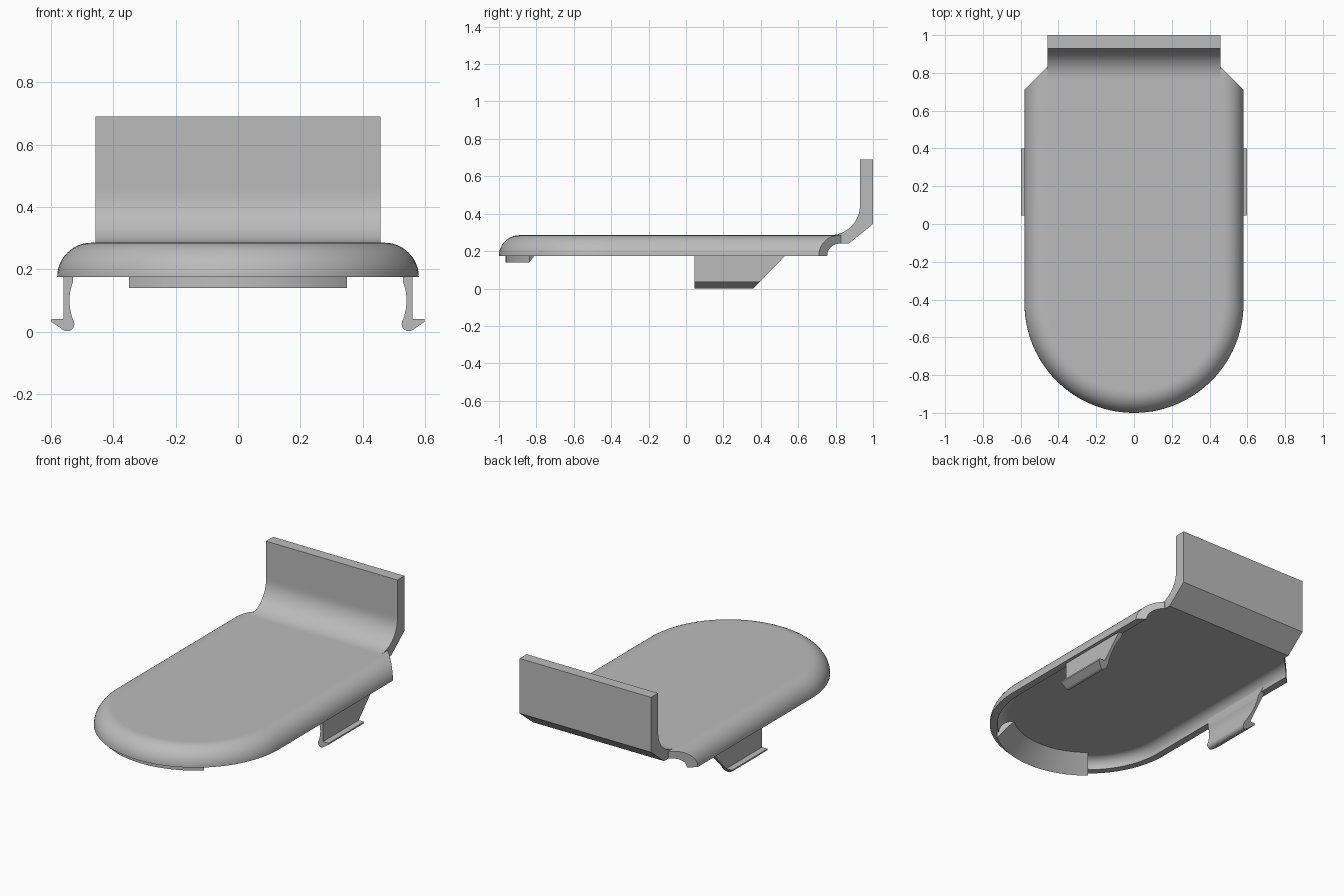
import bpy, bmesh, math

if "Cube" in bpy.data.objects:
    bpy.data.objects.remove(bpy.data.objects["Cube"])

grey = bpy.data.materials.new("plain_grey")
grey.diffuse_color = (0.5, 0.5, 0.5, 1)
grey.use_nodes = True
grey.node_tree.nodes["Principled BSDF"].inputs["Base Color"].default_value = grey.diffuse_color


def arc(cx, cy, r, a0, a1, n):
    """Points on an arc, angles in degrees."""
    return [(cx + r * math.cos(math.radians(a0 + (a1 - a0) * i / n)),
             cy + r * math.sin(math.radians(a0 + (a1 - a0) * i / n))) for i in range(n + 1)]


def loft(name, rings, extra_caps=()):
    """Join equal closed rings into a solid; extra_caps are point indices capped along the loft."""
    bm = bmesh.new()
    rows = [[bm.verts.new(p) for p in ring] for ring in rings]
    n = len(rows[0])
    for a, b in zip(rows, rows[1:]):
        for i in range(n):
            j = (i + 1) % n
            if i in extra_caps and j in extra_caps:
                continue
            bm.faces.new((a[i], a[j], b[j], b[i]))
    bm.faces.new(rows[0])
    bm.faces.new(rows[-1])
    for i in extra_caps:
        bm.faces.new([row[i] for row in rows])
    if extra_caps:
        i, j = extra_caps
        bm.faces.new((rows[0][i], rows[0][j], rows[-1][j], rows[-1][i]))
    bmesh.ops.recalc_face_normals(bm, faces=bm.faces)
    mesh = bpy.data.meshes.new(name)
    bm.to_mesh(mesh)
    bm.free()
    mesh.materials.append(grey)
    ob = bpy.data.objects.new(name, mesh)
    bpy.context.collection.objects.link(ob)
    bpy.ops.object.select_all(action='DESELECT')
    ob.select_set(True)
    bpy.context.view_layer.objects.active = ob
    bpy.ops.object.shade_smooth_by_angle(angle=math.radians(30))
    return ob


# Main dimensions
R, YC, Z0, Z1, ZIN = 0.58, -0.42, 0.175, 0.285, 0.24

# Shell: rounded wall section (inset, z) swept around a U, back corners cut at 45 degrees
section = arc(0.11, Z0, 0.11, 180, 90, 12) + [(0.12, Z1), (0.12, ZIN)] \
    + arc(0.11, Z0, 0.065, 90, 180, 10)
rings = [[(-(R - d), 0.71 + d, z) for d, z in section]]
for i in range(57):
    t = math.pi + math.pi * i / 56
    rings.append([((R - d) * math.cos(t), YC + (R - d) * math.sin(t), z) for d, z in section])
rings.append([(R - d, 0.71 + d, z) for d, z in section])
loft("shell", rings, (13, 14))

# Upright back plate with a curved foot
profile = arc(0.77, 0.445, 0.16, -90, 0, 14) + [
    (0.93, 0.46), (0.93, 0.69), (1.0, 0.69), (1.0, 0.345), (0.87, ZIN), (0.83, ZIN)]
loft("back_plate", [[(x, y, z) for y, z in profile] for x in (-0.457, 0.457)])

# Curved wedge under the front rim, with radial ends
wedge = [(0.545, 0.14), (0.545, 0.2), (0.5, 0.25), (0.435, 0.25)]
rings = []
for i in range(25):
    t = math.radians(-130 + 80 * i / 24)
    rings.append([(r * math.cos(t), YC + r * math.sin(t), z) for r, z in wedge])
loft("front_wedge", rings)

# Side clips: hooked section, sloped at the rear
hook = [(0.56, 0.2), (0.56, 0.04), (0.598, 0.04), (0.598, 0.031), (0.562, 0.006)] \
    + arc(0.548, 0.024, 0.023, -65, -200, 8) \
    + [(0.533, 0.048), (0.539, 0.075), (0.541, 0.1), (0.539, 0.125), (0.534, 0.145),
       (0.53, 0.157), (0.53, 0.2)]
for side, label in ((-1, "left_clip"), (1, "right_clip")):
    loft(label, [[(side * x, 0.045, z) for x, z in hook],
                 [(side * x, 0.36 + 0.97 * z, z) for x, z in hook]])
